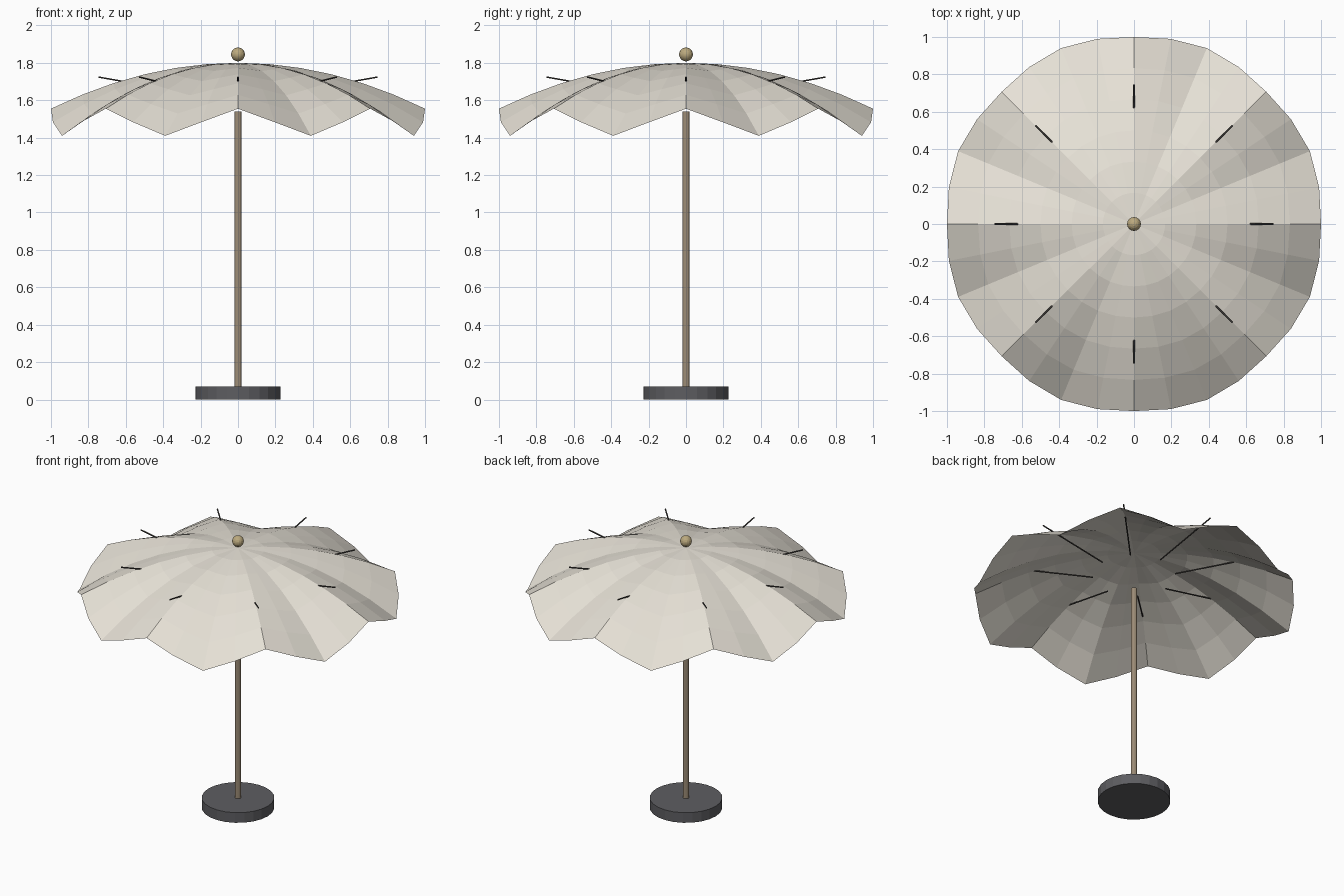
import bpy, bmesh, math
from mathutils import Matrix, Vector

if "Cube" in bpy.data.objects:
    bpy.data.objects.remove(bpy.data.objects["Cube"])


def material(name, rgb):
    m = bpy.data.materials.new(name)
    m.diffuse_color = (*rgb, 1)
    m.use_nodes = True
    m.node_tree.nodes["Principled BSDF"].inputs["Base Color"].default_value = m.diffuse_color
    return m


fabric = material("fabric", (0.80, 0.76, 0.68))
wood = material("wood", (0.33, 0.26, 0.18))
brass = material("brass", (0.50, 0.40, 0.21))
stone = material("stone", (0.11, 0.11, 0.12))
metal = material("metal", (0.06, 0.055, 0.05))


def cylinder(name, radius, z0, z1, sides, mat):
    bpy.ops.mesh.primitive_cylinder_add(vertices=sides, radius=radius, depth=z1 - z0,
                                        location=(0, 0, (z0 + z1) / 2))
    ob = bpy.context.object
    ob.name = name
    ob.data.materials.append(mat)
    return ob


# Base and pole
cylinder("base", 0.228, 0, 0.07, 24, stone)
cylinder("pole", 0.02, 0.05, 1.54, 12, wood)

# Finial ball
bpy.ops.mesh.primitive_uv_sphere_add(segments=16, ring_count=10, radius=0.037,
                                     location=(0, 0, 1.845))
ball = bpy.context.object
ball.name = "finial"
ball.data.materials.append(brass)

# Scalloped canopy: domed rings that sag between the eight ribs
SEG, RINGS = 32, 6
bm = bmesh.new()
apex = bm.verts.new((0, 0, 1.8))
rings = []
for i in range(1, RINGS + 1):
    t = i / RINGS
    ring = []
    for j in range(SEG):
        a = 2 * math.pi * j / SEG
        sag = (1 - math.cos(8 * a)) / 2 * t * t
        r = t * (1 + 0.018 * sag)
        ring.append(bm.verts.new((r * math.cos(a), r * math.sin(a),
                                  1.8 - 0.245 * t * t - 0.145 * sag)))
    rings.append(ring)
for j in range(SEG):
    k = (j + 1) % SEG
    bm.faces.new((apex, rings[0][j], rings[0][k]))
    for inner, outer in zip(rings, rings[1:]):
        bm.faces.new((inner[j], outer[j], outer[k], inner[k]))
mesh = bpy.data.meshes.new("canopy")
bm.to_mesh(mesh)
bm.free()
mesh.materials.append(fabric)
bpy.context.collection.objects.link(bpy.data.objects.new("canopy", mesh))

# Eight ribs, tilted upward so their tips poke through the fabric
for n in range(8):
    rib = cylinder(f"rib_{n + 1}", 0.0045, -0.2475, 0.2475, 6, metal)
    rib.matrix_world = (Matrix.Rotation(n * math.pi / 4, 4, 'Z')
                        @ Matrix.Translation(Vector((0.502, 0, 1.681)))
                        @ Matrix.Rotation(math.radians(80), 4, 'Y'))
